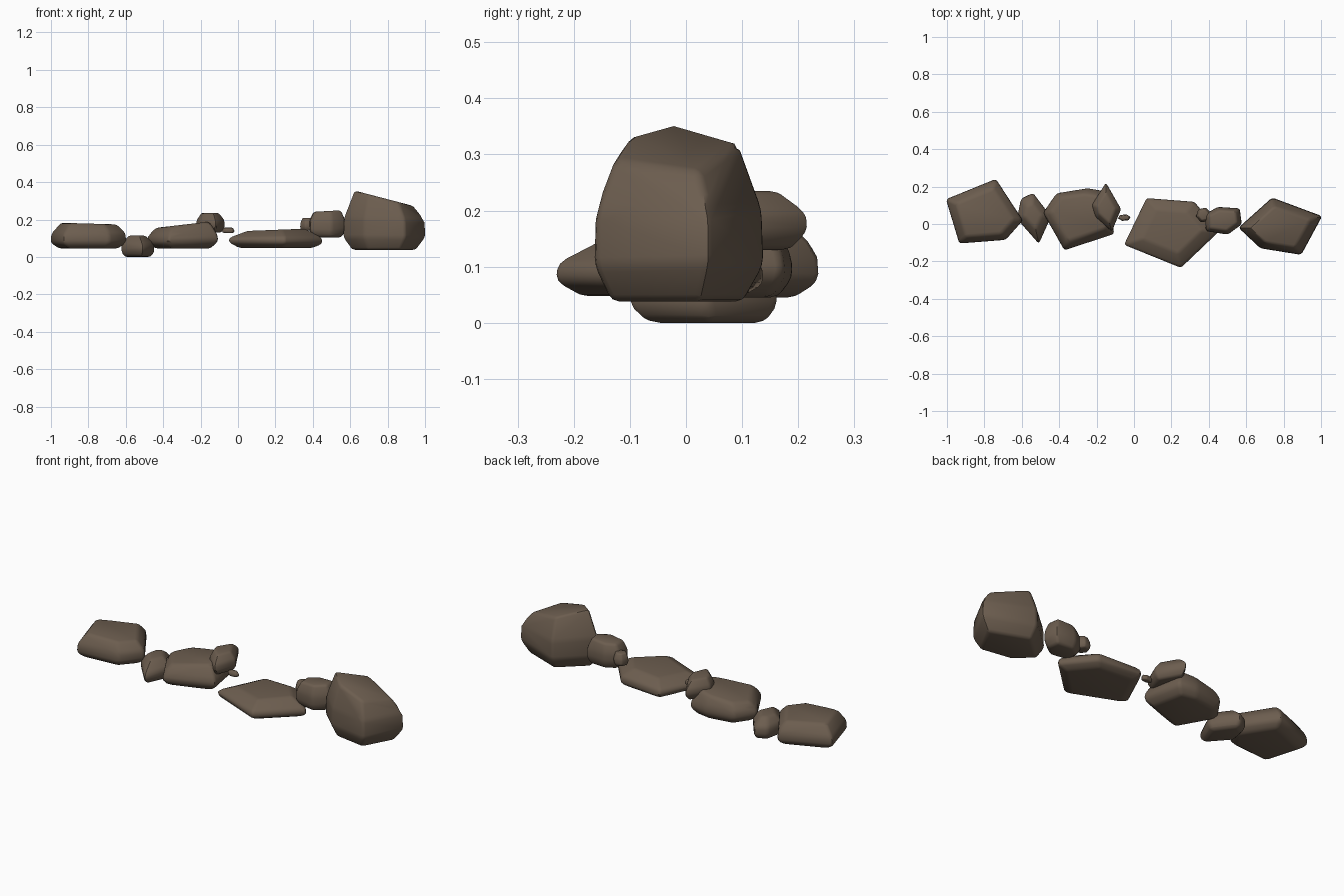
import bpy, bmesh, math, random

cube = bpy.data.objects.get("Cube")
if cube:
    bpy.data.objects.remove(cube, do_unlink=True)

random.seed(4)

# Single stone colour
stone = bpy.data.materials.new("brown_stone")
stone.use_nodes = True
colour = (0.15, 0.11, 0.078, 1)
stone.diffuse_color = colour
shader = stone.node_tree.nodes["Principled BSDF"]
shader.inputs["Base Color"].default_value = colour
shader.inputs["Roughness"].default_value = 0.9


def oval(centre_x, centre_y, radius_x, radius_y, sides=6):
    """Footprint of a small rounded pebble."""
    angles = [math.tau * (i + 0.2) / sides for i in range(sides)]
    return [(centre_x + radius_x * math.cos(a), centre_y + radius_y * math.sin(a))
            for a in angles]


def rock(name, outline, bottom, top, crown=0.7, slope=0):
    """Stone with an undercut base, a wide waist and a narrower tilted crown."""
    height = top - bottom
    rounding = min(0.014, height * 0.12)
    centre_x = sum(x for x, y in outline) / len(outline)
    centre_y = sum(y for x, y in outline) / len(outline)
    rings = [(0, 0.78), (0.25, 1), (0.6, 0.98), (1, crown)]

    bm = bmesh.new()
    for fraction, scale in rings:
        for x, y in outline:
            dx, dy = x - centre_x, y - centre_y
            # Allow for the material that the worn edges remove
            grow = scale * (1 + rounding * 0.5 / math.hypot(dx, dy))
            z = bottom + height * fraction
            if fraction == 1:
                z += dx * scale * slope
            elif fraction > 0:
                z += random.uniform(-rounding, rounding) * 0.5
            bm.verts.new((centre_x + dx * grow, centre_y + dy * grow, z))
    bmesh.ops.convex_hull(bm, input=bm.verts[:])
    loose = [v for v in bm.verts if not v.link_faces]
    bmesh.ops.delete(bm, geom=loose, context="VERTS")
    bmesh.ops.dissolve_limit(bm, angle_limit=math.radians(6),
                             verts=bm.verts[:], edges=bm.edges[:])

    # Worn edges
    bmesh.ops.bevel(bm, geom=bm.edges[:], offset=rounding, segments=2,
                    profile=0.5, affect="EDGES", clamp_overlap=True)
    bmesh.ops.recalc_face_normals(bm, faces=bm.faces[:])

    mesh = bpy.data.meshes.new(name)
    bm.to_mesh(mesh)
    bm.free()
    mesh.materials.append(stone)
    obj = bpy.data.objects.new(name, mesh)
    bpy.context.collection.objects.link(obj)
    bpy.ops.object.select_all(action="DESELECT")
    obj.select_set(True)
    bpy.context.view_layer.objects.active = obj
    bpy.ops.object.shade_smooth_by_angle(angle=math.radians(35))


# Right end: broad slab and the low stone beside it
outline = [(-1, .13), (-.74, .235), (-.6, .02), (-.69, -.08), (-.93, -.1)]
rock("right_end_slab", outline, bottom=.045, top=.178, crown=.74, slope=-.03)

outline = [(-.62, .03), (-.6, .13), (-.54, .16), (-.45, .04), (-.51, -.1)]
rock("right_low_stone", outline, bottom=0, top=.115, crown=.5)

# Middle right group: slab, stone resting on it, tiny pebble
outline = [(-.48, .06), (-.41, .16), (-.25, .185), (-.15, .17), (-.11, -.05), (-.37, -.135)]
rock("middle_right_slab", outline, bottom=.045, top=.172, crown=.75, slope=.12)

outline = [(-.22, .1), (-.15, .215), (-.075, .08), (-.12, -.035), (-.2, .04)]
rock("stacked_stone", outline, bottom=.13, top=.235, crown=.62)

rock("middle_pebble", oval(-.052, .034, .033, .017), bottom=.128, top=.156)

# Middle left group: flat slab, pebble and small stone
outline = [(-.05, -.11), (.07, .135), (.32, .115), (.45, -.04), (.25, -.23)]
rock("middle_left_slab", outline, bottom=.048, top=.145, crown=.62, slope=.04)

rock("left_pebble", oval(.372, .048, .038, .038), bottom=.14, top=.208)

outline = [(.385, .05), (.45, .085), (.56, .08), (.57, 0), (.5, -.05), (.39, -.035)]
rock("left_small_stone", outline, bottom=.105, top=.245, crown=.75, slope=.06)

# Left end: tall boulder with a top that falls away outward
outline = [(.565, -.02), (.74, .135), (1, .04), (.89, -.16), (.68, -.125)]
rock("left_end_boulder", outline, bottom=.038, top=.315, crown=.72, slope=-.27)
